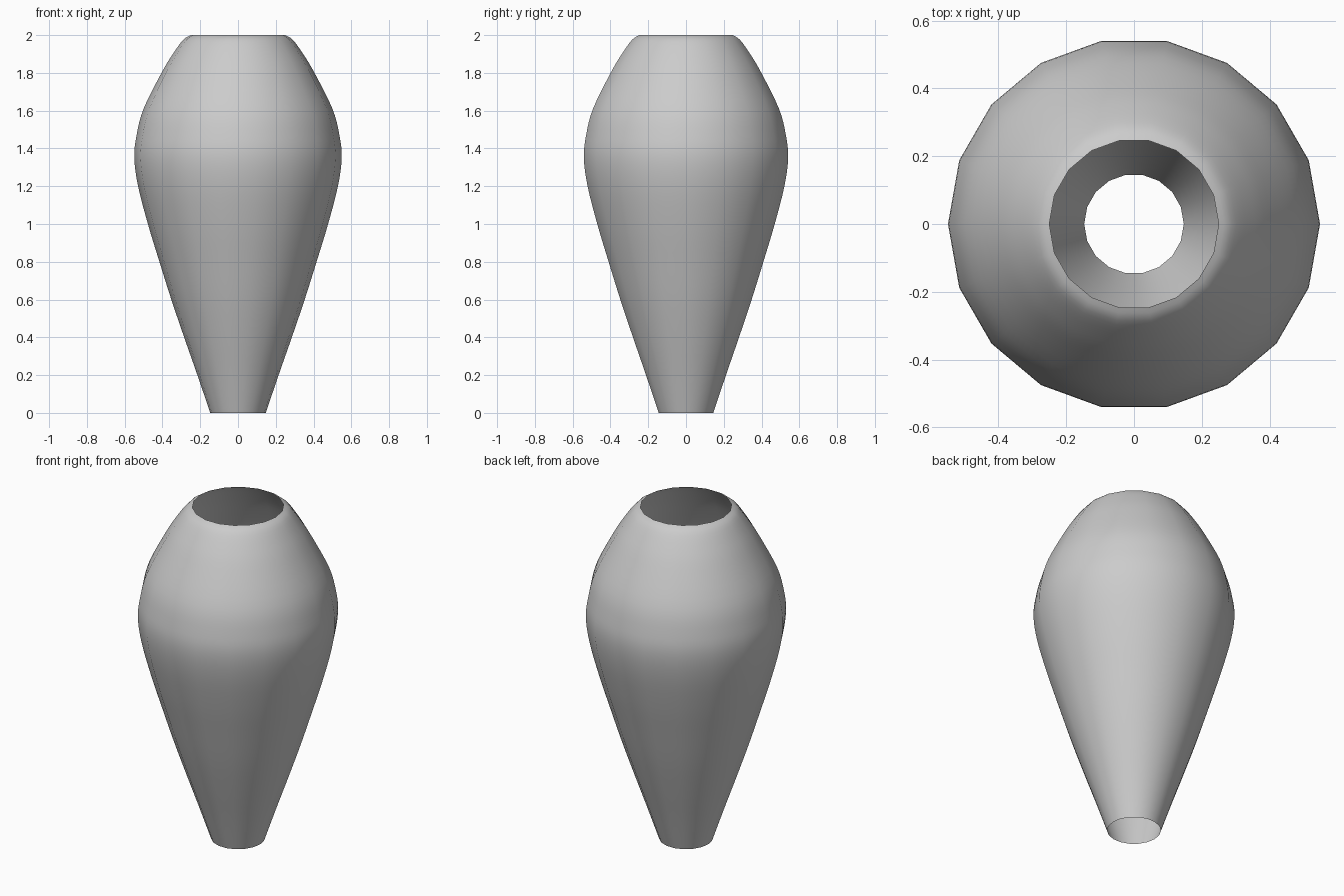
import bpy, bmesh
from math import cos, sin, tau

if "Cube" in bpy.data.objects:
    bpy.data.objects.remove(bpy.data.objects["Cube"])

SIDES = 18
STEPS = 4
# Profile of the open shell: (radius, height)
profile = [(0.147, 0), (0.215, 0.2), (0.285, 0.4), (0.353, 0.6), (0.416, 0.8),
           (0.477, 1.0), (0.529, 1.2), (0.549, 1.35), (0.537, 1.47), (0.500, 1.61),
           (0.405, 1.8), (0.345, 1.9), (0.29, 1.975), (0.25, 2.0)]


def smooth_points(pts, steps):
    """Catmull-Rom interpolation through the profile points."""
    ext = [pts[0]] + pts + [pts[-1]]
    out = []
    for a, b, c, d in zip(ext, ext[1:], ext[2:], ext[3:]):
        for k in range(steps):
            t = k / steps
            out.append(tuple(0.5 * (2*q + (r-p)*t + (2*p-5*q+4*r-s)*t*t + (3*q-p-3*r+s)*t**3)
                             for p, q, r, s in zip(a, b, c, d)))
    return out + [pts[-1]]


# Vase shell: 18-sided lathe, open at both ends
bm = bmesh.new()
rings = [[bm.verts.new((r * cos(tau*i/SIDES), r * sin(tau*i/SIDES), z)) for i in range(SIDES)]
         for r, z in smooth_points(profile, STEPS)]
for lo, hi in zip(rings, rings[1:]):
    for i in range(SIDES):
        j = (i + 1) % SIDES
        bm.faces.new((lo[i], lo[j], hi[j], hi[i])).smooth = True
mesh = bpy.data.meshes.new("vase_shell")
bm.to_mesh(mesh)
bm.free()
vase = bpy.data.objects.new("vase_shell", mesh)
bpy.context.collection.objects.link(vase)
